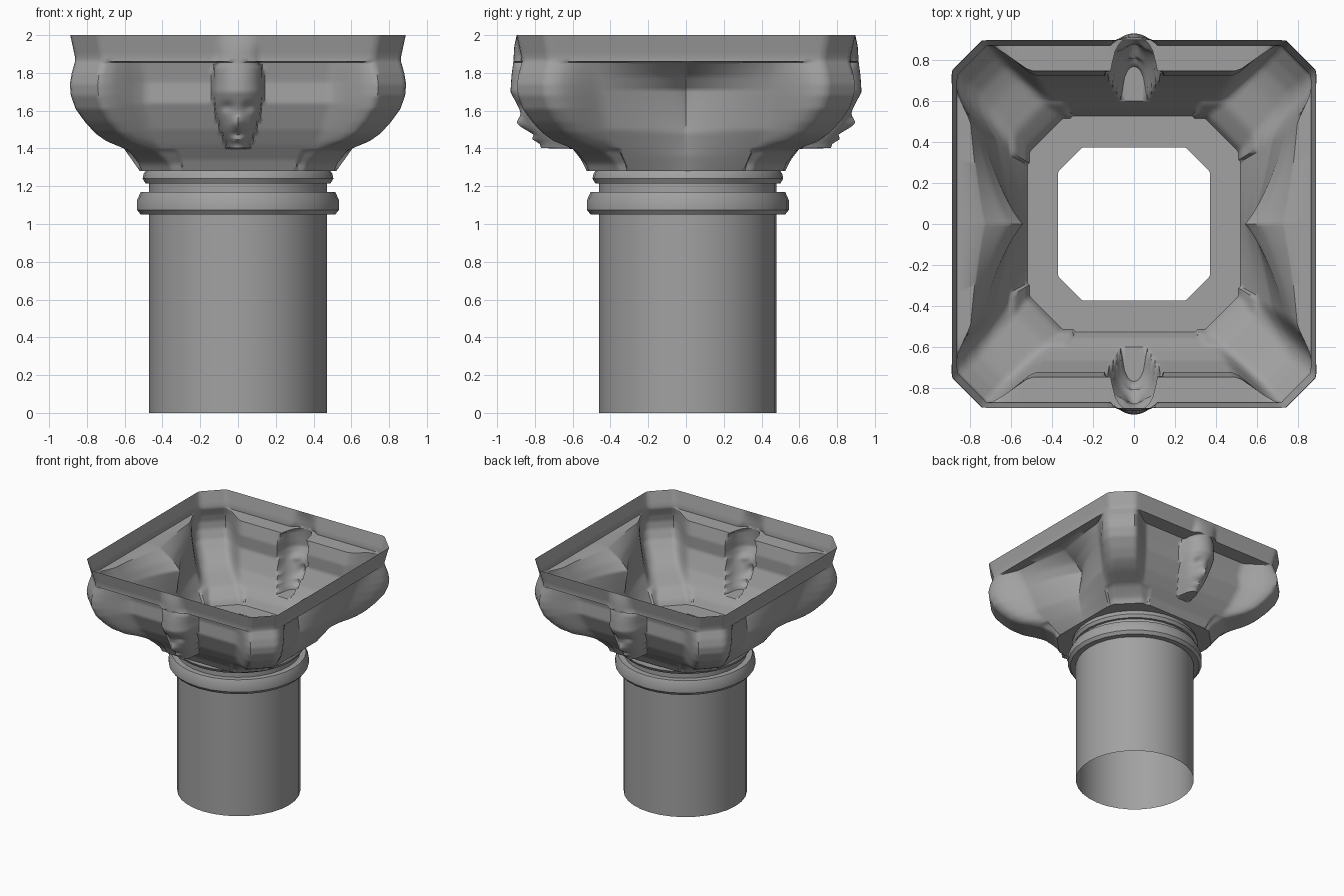
import bpy, bmesh, math

cube = bpy.data.objects.get("Cube")
if cube:
    bpy.data.objects.remove(cube)

stone = bpy.data.materials.new("grey stone")
stone.use_nodes = True
GREY = (0.36, 0.36, 0.36, 1)
stone.diffuse_color = GREY
stone.node_tree.nodes["Principled BSDF"].inputs["Base Color"].default_value = GREY


def curve(points, z):
    """Smoothly interpolated value from (height, value) pairs, rising in height."""
    if z <= points[0][0]:
        return points[0][1]
    for (a, u), (b, v) in zip(points, points[1:]):
        if z <= b:
            return u + (v - u) * (z - a) / (b - a)
    return points[-1][1]


def smooth(a, b, x):
    t = max(0, min(1, (x - a) / (b - a)))
    return t * t * (3 - 2 * t)


def bump(x, z, cx, cz, wx, wz):
    return math.exp(-((x - cx) / wx) ** 2 - ((z - cz) / wz) ** 2)


def loft(name, rings, angle):
    """Skin a list of closed rings that share one vertex count."""
    bm = bmesh.new()
    rows = [[bm.verts.new(p) for p in ring] for ring in rings]
    n = len(rows[0])
    for low, high in zip(rows, rows[1:]):
        for i in range(n):
            j = (i + 1) % n
            bm.faces.new((low[i], low[j], high[j], high[i]))
    mesh = bpy.data.meshes.new(name)
    bm.to_mesh(mesh)
    bm.free()
    mesh.materials.append(stone)
    obj = bpy.data.objects.new(name, mesh)
    bpy.context.collection.objects.link(obj)
    bpy.ops.object.select_all(action="DESELECT")
    obj.select_set(True)
    bpy.context.view_layer.objects.active = obj
    bpy.ops.object.shade_smooth_by_angle(angle=math.radians(angle))
    return obj


def turned(name, profile, sides=32):
    """Round part from a (radius, height) profile."""
    def ring(r, z):
        return [(r * math.cos(math.tau * i / sides),
                 r * math.sin(math.tau * i / sides) + 0.01, z) for i in range(sides)]
    return loft(name, [ring(r, z) for r, z in profile], 35)


# Round column and its neck mouldings
turned("column_shaft", [(0.47, 0), (0.47, 1.05)])
turned("lower_collar", [(0.47, 1.05), (0.515, 1.05), (0.535, 1.075), (0.535, 1.125),
                        (0.515, 1.17), (0.47, 1.17)])
turned("neck_moulding", [(0.47, 1.17), (0.47, 1.215), (0.49, 1.215), (0.505, 1.24),
                         (0.5, 1.265), (0.49, 1.28)])

# Height profiles of the capital: half width, recess depths, carved head
BODY = [(1.28, 0.51), (1.32, 0.525), (1.39, 0.58), (1.44, 0.70), (1.48, 0.755), (1.54, 0.81),
        (1.61, 0.86), (1.68, 0.885), (1.74, 0.89), (1.8, 0.88), (1.87, 0.86), (2, 0.888)]
FRONT = [(1.28, 0.52), (1.34, 0.55), (1.42, 0.61), (1.5, 0.66), (1.64, 0.72), (1.75, 0.715),
         (1.86, 0.74)]
SIDE_MID = [(1.28, 0.52), (1.36, 0.55), (1.48, 0.575), (1.6, 0.56), (1.71, 0.54),
            (1.78, 0.61), (1.86, 0.74)]
SIDE_EDGE = [(1.28, 0.52), (1.4, 0.61), (1.5, 0.68), (1.7, 0.75), (1.86, 0.8)]
HEAD = [(1.4, 0.76), (1.43, 0.765), (1.47, 0.81), (1.52, 0.84), (1.58, 0.86), (1.64, 0.89),
        (1.7, 0.92), (1.78, 0.915), (1.86, 0.905), (1.94, 0.9), (2, 0.888)]
HEAD_WIDTH = [(1.4, 0.07), (1.48, 0.11), (1.58, 0.145), (1.7, 0.17), (1.83, 0.16),
              (1.87, 0.11), (2, 0.1)]
LEDGE = 1.86


def outline(a, half, ratio):
    """Radius of a chamfered square in direction a, measured from a face centre."""
    return min(half / math.cos(a), half * ratio / (math.cos(a) + math.sin(a)))


def capital_radius(theta, z):
    quarter = round(theta / (math.pi / 2))
    signed = theta - quarter * math.pi / 2
    a = abs(signed)
    deg = math.degrees(a)
    has_head = quarter % 2 == 1
    half = curve(BODY, z)
    r = outline(a, half, 1.68 + 0.15 * smooth(1.28, 1.5, z))
    # Recessed panels between the corner lobes, under the top slab
    if z < LEDGE:
        if has_head:
            depth = curve(FRONT, z)
            blend = smooth(34, 39.5, deg)
        else:
            k = min(1, deg / 33) ** 0.9
            depth = curve(SIDE_MID, z) * (1 - k) + curve(SIDE_EDGE, z) * k
            blend = smooth(31, 37.5, deg)
        panel = min(depth / math.cos(a), r) if deg > 30 else depth / math.cos(a)
        r = panel + (r - panel) * blend
    # Carved head on the front and back
    if has_head and z >= 1.4:
        wall = r * math.cos(a)
        front = curve(HEAD, z)
        x = math.tan(a) * front
        q = x / curve(HEAD_WIDTH, z)
        if q < 1:
            front += 0.04 * bump(x, z, 0, 1.535, 0.025, 0.035)
            front += 0.02 * bump(x, z, 0, 1.445, 0.035, 0.015)
            front -= 0.025 * bump(x, z, 0.06, 1.62, 0.03, 0.025)
            front -= 0.015 * bump(x, z, 0, 1.475, 0.05, 0.012)
            r = (wall + max(0, front - wall) * (1 - q * q) ** 0.6) / math.cos(a)
    return r


# Capital: one open shell with a flat flange around the shaft opening
N = 288
ANGLES = [math.tau * i / N for i in range(N)]


def ring(z, radius):
    return [(radius(t) * math.cos(t), radius(t) * math.sin(t) * 1.01, z) for t in ANGLES]


def opening(t):
    a = abs(t - round(t / (math.pi / 2)) * math.pi / 2)
    return outline(a, 0.37, 1.68)


levels = [1.28 + 0.0125 * i for i in range(10)] + [1.398, 1.402]
levels += [1.41 + 0.0125 * i for i in range(36)]
levels += [LEDGE - 0.004, LEDGE, 1.88, 1.91, 1.94, 1.97, 2]
rings = [ring(1.28, opening)]
for level in sorted(levels):
    rings.append(ring(level, lambda t, z=level: capital_radius(t, z)))
loft("carved_capital", rings, 50)
